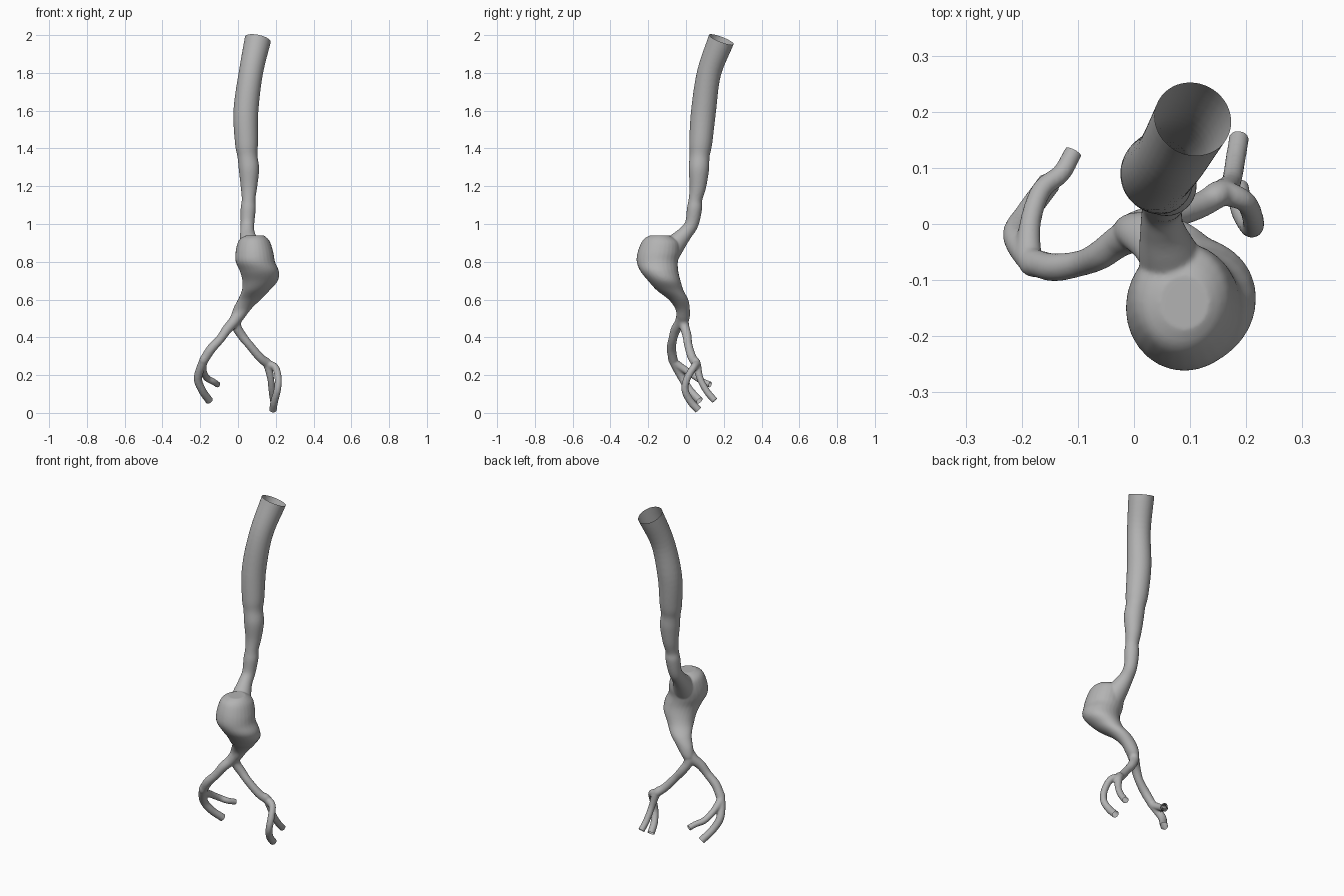
import bpy, bmesh, math
from mathutils import Vector

SIDES = 28
STEPS = 6

old = bpy.data.objects.get("Cube")
if old:
    bpy.data.objects.remove(old, do_unlink=True)


def spline(points):
    """Catmull-Rom interpolation of tuples (position followed by radii)."""
    pts = [Vector(p) for p in points]
    pts = [2 * pts[0] - pts[1]] + pts + [2 * pts[-1] - pts[-2]]
    result = []
    for a, b, c, d in zip(pts, pts[1:], pts[2:], pts[3:]):
        for i in range(STEPS):
            t = i / STEPS
            result.append(b + (c - a) * (t / 2)
                          + (2 * a - 5 * b + 4 * c - d) * (t * t / 2)
                          + (3 * b - a - 3 * c + d) * (t ** 3 / 2))
    result.append(pts[-2])
    return result


def skin(bm, rings):
    """Join rings of positions into a closed, capped surface."""
    loops = [[bm.verts.new(p) for p in ring] for ring in rings]
    for lower, upper in zip(loops, loops[1:]):
        for i in range(SIDES):
            j = (i + 1) % SIDES
            bm.faces.new((lower[i], lower[j], upper[j], upper[i]))
    bm.faces.new(loops[0][::-1])
    bm.faces.new(loops[-1])


def ellipse(center, u, v):
    angles = [math.tau * i / SIDES for i in range(SIDES)]
    return [center + u * math.cos(a) + v * math.sin(a) for a in angles]


def tube(bm, points, cut_end=True):
    """Sweep a round vessel; an open end is run past its cut plane."""
    samples = spline(points)
    centers = [Vector(s[:3]) for s in samples]
    radii = [s[3] for s in samples]
    if cut_end:
        direction = (centers[-1] - centers[-2]).normalized()
        open_ends.append((centers[-1].copy(), direction, radii[-1]))
        centers.append(centers[-1] + direction * 0.03)
        radii.append(radii[-1])
    rings = []
    for i, (center, radius) in enumerate(zip(centers, radii)):
        tangent = centers[min(i + 1, len(centers) - 1)] - centers[max(i - 1, 0)]
        u = tangent.cross(Vector((1, 0, 0))).normalized()
        v = tangent.normalized().cross(u)
        rings.append(ellipse(center, u * radius, v * radius))
    skin(bm, rings)


def sac(bm, sections):
    """Loft level ellipses given as x, y, z, half width, half depth."""
    skin(bm, [ellipse(Vector(s[:3]), Vector((s[3], 0, 0)), Vector((0, s[4], 0)))
              for s in spline(sections)])


open_ends = []
bm = bmesh.new()

# Main trunk, from inside the bulge up to the open top
tube(bm, [
    (.08, -.11, .83, .07), (.06, -.05, .9, .052), (.05, -.005, .95, .039),
    (.05, .03, 1, .036), (.054, .045, 1.08, .04), (.056, .05, 1.13, .036),
    (.058, .063, 1.2, .044), (.058, .068, 1.29, .054), (.05, .072, 1.36, .053),
    (.045, .078, 1.43, .061), (.042, .093, 1.6, .066), (.068, .122, 1.8, .064),
    (.105, .187, 1.977, .07)])

# Bulging sac that narrows to the fork
sac(bm, [
    (.09, -.14, .94, .045, .05), (.085, -.14, .925, .07, .078),
    (.085, -.137, .9, .087, .1), (.087, -.145, .85, .1, .111),
    (.092, -.152, .8, .104, .109), (.113, -.141, .75, .103, .1),
    (.117, -.115, .7, .094, .086), (.095, -.085, .65, .074, .071),
    (.06, -.04, .6, .06, .052), (.022, -.018, .55, .048, .038),
    (-.003, -.015, .5, .035, .034), (-.01, -.015, .47, .018, .02)])

# Right leg and its two branches
right_fork = (-.185, -.065, .27, .023)
tube(bm, [(.01, -.015, .53, .034), (-.025, -.03, .48, .029), (-.06, -.055, .44, .026),
          (-.095, -.07, .39, .023), (-.145, -.077, .335, .025), right_fork], False)
tube(bm, [(-.165, -.075, .31, .022), right_fork, (-.212, -.02, .185, .022),
          (-.19, .02, .12, .021), (-.152, .072, .065, .021)])
tube(bm, [(-.165, -.075, .31, .02), right_fork, (-.185, .0, .225, .019),
          (-.165, .06, .185, .018), (-.13, .09, .165, .017), (-.108, .128, .15, .016)])

# Left leg and its two branches
left_fork = (.155, .055, .26, .023)
tube(bm, [(.0, -.015, .52, .03), (-.01, -.01, .465, .026), (.02, .005, .41, .024),
          (.06, .012, .36, .022), (.115, .032, .295, .023), left_fork], False)
tube(bm, [(.13, .04, .285, .02), left_fork, (.198, .04, .24, .019), (.213, .005, .18, .019),
          (.208, -.005, .12, .019), (.192, .025, .06, .02), (.185, .065, .016, .02)])
tube(bm, [(.13, .04, .285, .02), left_fork, (.173, .075, .18, .018),
          (.18, .11, .115, .018), (.187, .152, .065, .018)])

bmesh.ops.recalc_face_normals(bm, faces=bm.faces[:])
mesh = bpy.data.meshes.new("vessel")
bm.to_mesh(mesh)
bm.free()
vessel = bpy.data.objects.new("branching_vessel", mesh)
bpy.context.collection.objects.link(vessel)

# Fuse the parts into one soft skin
remesh = vessel.modifiers.new("fuse", "REMESH")
remesh.mode = "VOXEL"
remesh.voxel_size = 0.005
smooth = vessel.modifiers.new("soften", "SMOOTH")
smooth.factor = 0.5
smooth.iterations = 6
graph = bpy.context.evaluated_depsgraph_get()
fused = bpy.data.meshes.new_from_object(vessel.evaluated_get(graph))
vessel.modifiers.clear()
vessel.data = fused

# Slice off the caps to leave the vessel ends open
bm = bmesh.new()
bm.from_mesh(fused)
for point, direction, radius in open_ends:
    near = [f for f in bm.faces
            if (f.calc_center_median() - point).length < radius + 0.04
            and (f.calc_center_median() - point).dot(direction) > -0.015]
    geom = set(near)
    for face in near:
        geom.update(face.edges)
        geom.update(face.verts)
    bmesh.ops.bisect_plane(bm, geom=list(geom), plane_co=point,
                           plane_no=direction, clear_outer=True)
bm.to_mesh(fused)
bm.free()

# Single grey material
grey = bpy.data.materials.new("soft grey")
grey.use_nodes = True
color = (0.45, 0.45, 0.45, 1)
grey.diffuse_color = color
grey.node_tree.nodes["Principled BSDF"].inputs["Base Color"].default_value = color
fused.materials.clear()
fused.materials.append(grey)

bpy.ops.object.select_all(action="DESELECT")
vessel.select_set(True)
bpy.context.view_layer.objects.active = vessel
bpy.ops.object.shade_smooth_by_angle(angle=math.radians(40))
